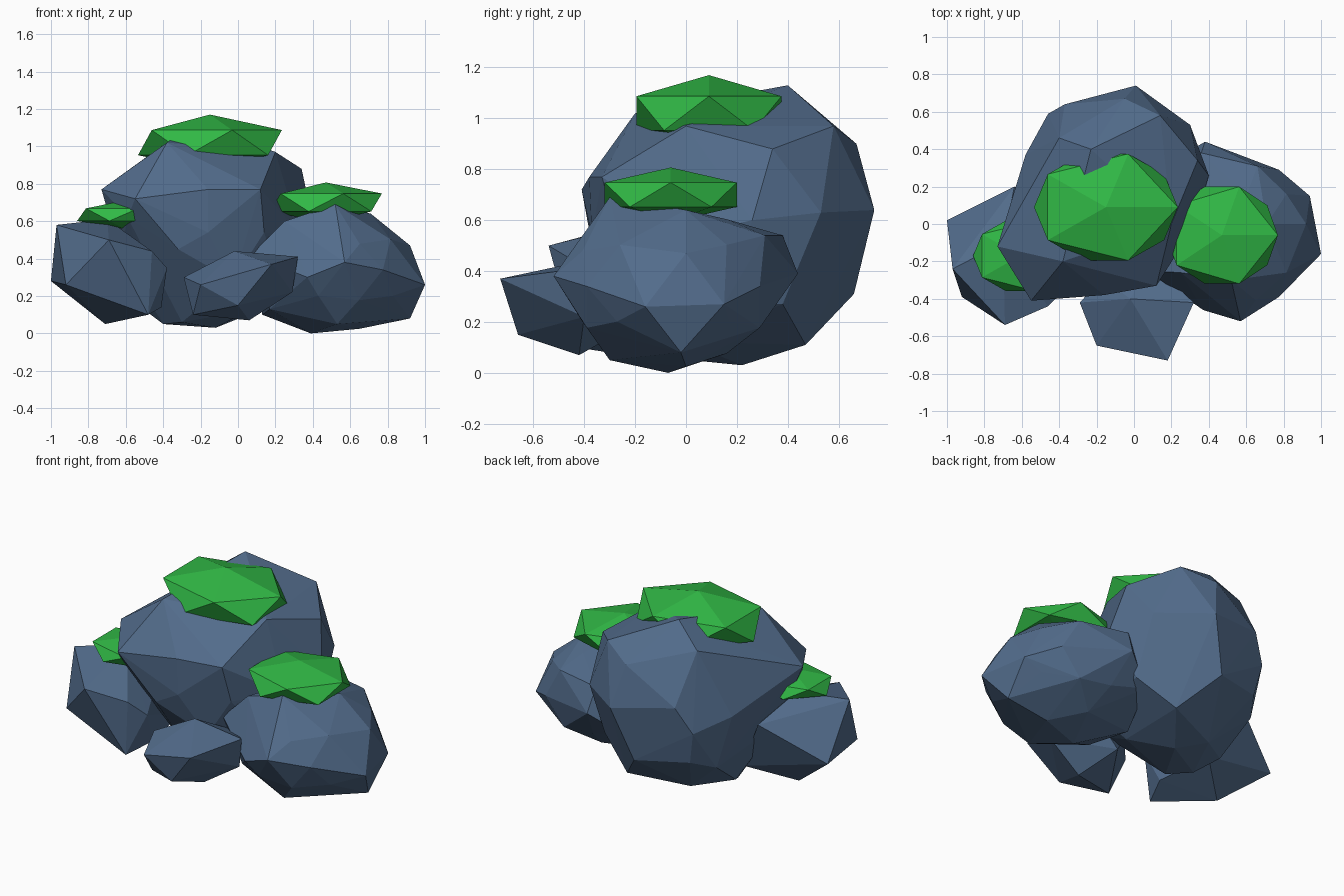
import bpy
import bmesh
from mathutils import Vector

default_cube = bpy.data.objects.get("Cube")
if default_cube:
    bpy.data.objects.remove(default_cube, do_unlink=True)


def make_material(name, colour):
    material = bpy.data.materials.new(name)
    material.use_nodes = True
    material.diffuse_color = (*colour, 1)
    shader = material.node_tree.nodes["Principled BSDF"]
    shader.inputs["Base Color"].default_value = (*colour, 1)
    shader.inputs["Roughness"].default_value = 0.9
    return material


stone = make_material("slate stone", (0.085, 0.15, 0.26))
moss = make_material("green moss", (0.03, 0.48, 0.06))


def finish(name, mesh_builder, material):
    """Turn a bmesh into a flat shaded object."""
    bmesh.ops.recalc_face_normals(mesh_builder, faces=mesh_builder.faces)
    mesh = bpy.data.meshes.new(name)
    mesh_builder.to_mesh(mesh)
    mesh_builder.free()
    mesh.materials.append(material)
    item = bpy.data.objects.new(name, mesh)
    bpy.context.collection.objects.link(item)
    return item


def ellipsoid(centre, radii, detail):
    """Low-poly icosphere stretched to the given radii."""
    builder = bmesh.new()
    bmesh.ops.create_icosphere(builder, subdivisions=detail, radius=1)
    bmesh.ops.scale(builder, vec=radii, verts=builder.verts)
    bmesh.ops.translate(builder, vec=centre, verts=builder.verts)
    return builder


def rock(name, centre, radii, detail, corners):
    """Pull the nearest free vertex to each corner, then wrap in a hull."""
    builder = ellipsoid(centre, radii, detail)
    free = list(builder.verts)
    for corner in map(Vector, corners):
        nearest = min(free, key=lambda vertex: (vertex.co - corner).length)
        nearest.co = corner
        free.remove(nearest)
    points = [vertex.co.copy() for vertex in builder.verts]
    builder.free()

    hull = bmesh.new()
    for point in points:
        hull.verts.new(point)
    result = bmesh.ops.convex_hull(hull, input=hull.verts)
    inside = [part for part in result["geom_interior"]
              if isinstance(part, bmesh.types.BMVert)]
    bmesh.ops.delete(hull, geom=inside, context="VERTS")
    return finish(name, hull, stone)


def moss_cap(name, centre, radii):
    """Flattened twenty-sided cushion resting on a rock."""
    return finish(name, ellipsoid(centre, radii, 1), moss)


# Tall boulder at the back, leaning up and rearward
rock("main_boulder", (-.16, .16, .54), (.51, .53, .49), 2, [
    (-.73, -.12, .77), (-.55, -.41, .72), (-.16, -.38, .77),
    (.12, -.33, .77), (-.38, -.2, 1.02), (.2, 0, .97),
    (.34, .34, .88), (.4, .26, .6), (.3, .53, .63),
    (.14, .58, .97), (-.23, .4, 1.13), (.01, .74, .64),
    (-.37, .64, .7), (-.1, .66, .31), (.08, .47, .11),
    (-.12, .22, .03), (-.4, .05, .05), (-.32, -.36, .45),
    (-.58, .37, .6), (-.05, .67, .9), (-.48, .19, .11),
    (-.27, .34, .07), (-.3, -.08, .06), (-.59, -.31, .62),
    (-.63, 0, .42), (-.42, .56, .34), (-.4, .46, 1),
    (.3, .38, .27),
])

# Wide rock on the model's left
rock("left_rock", (.54, -.05, .34), (.4, .42, .31), 2, [
    (1, -.16, .26), (.92, 0, .47), (.94, .15, .27),
    (.57, -.52, .38), (.38, .44, .39), (.66, .31, .54),
    (.39, -.07, 0), (.92, -.02, .08), (.53, -.3, .05),
    (.65, 0, .025), (.52, -.3, .69), (.07, -.25, .42),
    (.25, -.26, .6), (.71, 0, .64), (.37, -.46, .3),
    (.36, .38, .54), (.19, .33, .26), (.13, .1, .1),
    (.17, -.2, .13),
])

# Angular rock on the model's right
rock("right_rock", (-.68, -.17, .34), (.26, .3, .25), 1, [
    (-1, .02, .28), (-.97, -.24, .58), (-.92, -.39, .26),
    (-.69, -.54, .5), (-.46, -.44, .44), (-.38, -.36, .35),
    (-.41, -.26, .14), (-.71, -.11, .05), (-.64, .2, .5),
    (-.7, -.1, .61), (-.48, -.43, .1), (-.47, .1, .16),
])

# Small rock in front
rock("front_rock", (.02, -.42, .26), (.26, .25, .16), 1, [
    (.18, -.73, .37), (0, -.66, .15), (-.24, -.51, .1),
    (-.29, -.42, .3), (-.2, -.65, .26), (-.02, -.4, .44),
    (.32, -.42, .41), (.29, -.4, .22), (.06, -.42, .07),
])

# Moss cushions on the three larger rocks
moss_cap("main_moss", (-.15, .09, 1.02), (.43, .335, .15))
moss_cap("left_moss", (.47, -.06, .7), (.335, .305, .107))
moss_cap("right_moss", (-.61, -.17, .635), (.28, .22, .075))
